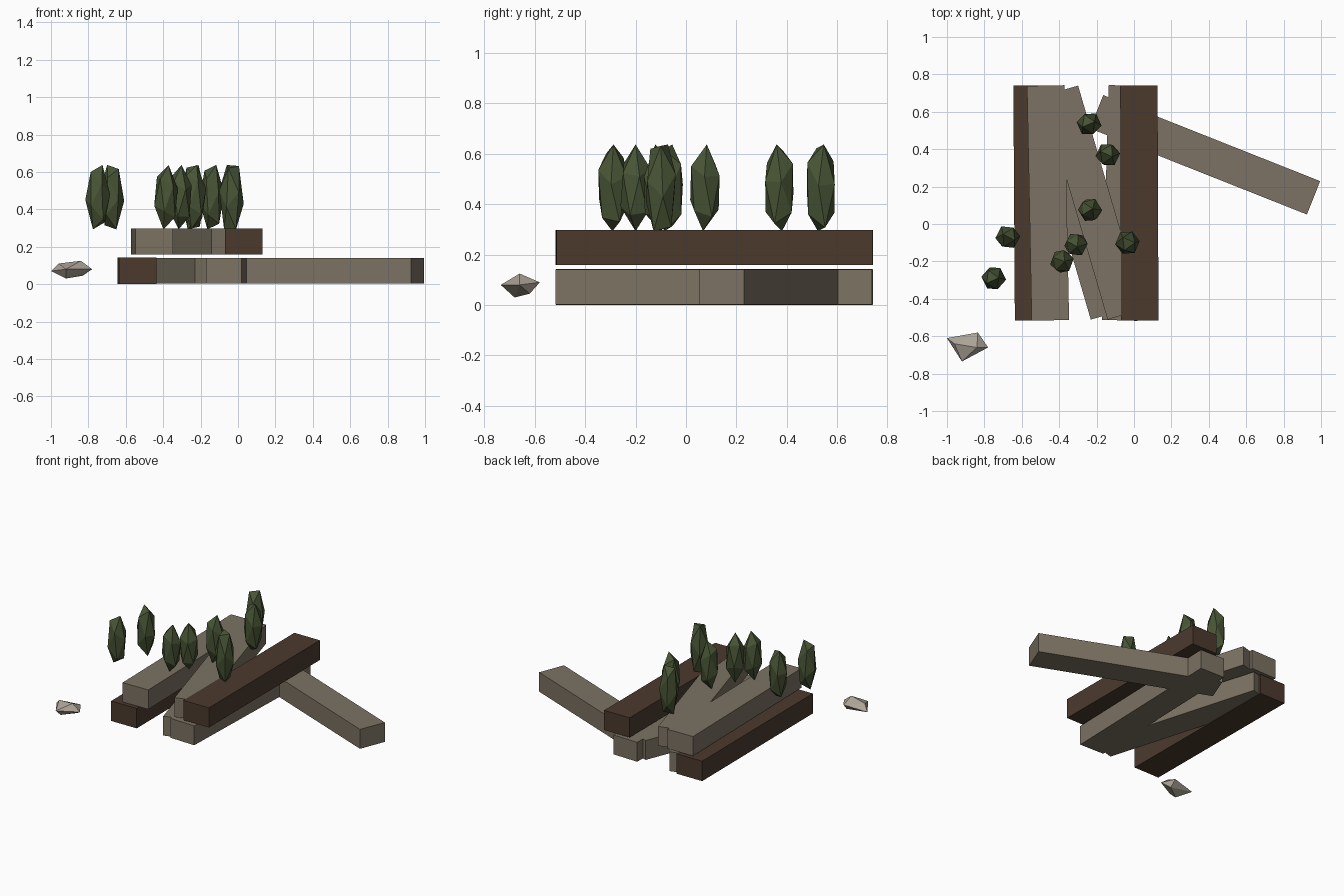
import bpy, bmesh, math, random
from mathutils import Euler, Vector

cube = bpy.data.objects.get("Cube")
if cube:
    bpy.data.objects.remove(cube, do_unlink=True)


def material(name, rgb):
    m = bpy.data.materials.new(name)
    m.use_nodes = True
    m.diffuse_color = (*rgb, 1)
    m.node_tree.nodes["Principled BSDF"].inputs["Base Color"].default_value = (*rgb, 1)
    return m


grey_wood = material("weathered wood", (0.20, 0.17, 0.125))
brown_wood = material("dark brown wood", (0.072, 0.042, 0.027))
green = material("moss green", (0.065, 0.09, 0.036))
stone = material("pale stone", (0.42, 0.37, 0.31))


def finish(name, bm, mat):
    bmesh.ops.recalc_face_normals(bm, faces=bm.faces)
    mesh = bpy.data.meshes.new(name)
    bm.to_mesh(mesh)
    bm.free()
    mesh.materials.append(mat)
    obj = bpy.data.objects.new(name, mesh)
    bpy.context.collection.objects.link(obj)
    return obj


def beam(name, start, end, bottom, mat, width=0.2, height=0.138):
    """Square timber running between two plan points."""
    a, b = Vector(start), Vector(end)
    d = b - a
    bm = bmesh.new()
    bmesh.ops.create_cube(bm, size=1)
    bmesh.ops.scale(bm, vec=(d.length, width, height), verts=bm.verts)
    obj = finish(name, bm, mat)
    obj.location = (*((a + b) / 2), bottom + height / 2)
    obj.rotation_euler.z = math.atan2(d.y, d.x)


# Lower layer of timbers
LOW, HIGH = 0.003, 0.159
beam("lower_left_beam", (-0.537, -0.515), (-0.545, 0.74), LOW - 0.003, brown_wood, height=0.142)
beam("lower_diagonal_beam", (-0.135, -0.483), (-0.485, 0.712), LOW, grey_wood)
beam("lower_right_beam", (-0.077, -0.515), (-0.04, 0.74), LOW, grey_wood, 0.19)
beam("fallen_side_beam", (-0.2, 0.6), (0.96, 0.14), LOW, grey_wood, 0.192)

# Upper layer of timbers
beam("upper_left_beam", (-0.447, -0.515), (-0.472, 0.74), HIGH, grey_wood)
beam("upper_diagonal_beam", (-0.045, -0.483), (-0.395, 0.712), HIGH, grey_wood)
beam("upper_right_beam", (0.031, -0.515), (0.026, 0.74), HIGH - 0.001, brown_wood, height=0.14)

# Tall faceted green shards
random.seed(4)
spots = [(-0.24, 0.535), (-0.14, 0.37), (-0.235, 0.075), (-0.035, -0.1),
         (-0.31, -0.11), (-0.385, -0.2), (-0.675, -0.07), (-0.75, -0.29)]
for i, (x, y) in enumerate(spots):
    bm = bmesh.new()
    bmesh.ops.create_icosphere(bm, subdivisions=1, radius=1)
    turn = Euler([random.uniform(0, math.tau) for _ in range(3)])
    bmesh.ops.rotate(bm, matrix=turn.to_matrix(), verts=bm.verts)
    top = max(v.co.z for v in bm.verts)
    bmesh.ops.scale(bm, vec=(0.067, 0.067, 0.172 / top), verts=bm.verts)
    shard = finish(f"green_shard_{i + 1}", bm, green)
    shard.location = (x, y, 0.465)

# Small loose stone
bm = bmesh.new()
for p in [(-1, -0.61, 0.07), (-0.835, -0.58, 0.09), (-0.78, -0.66, 0.08),
          (-0.92, -0.735, 0.08), (-0.84, -0.66, 0.125), (-0.96, -0.64, 0.11),
          (-0.92, -0.68, 0.03), (-0.83, -0.62, 0.045)]:
    bm.verts.new(p)
bmesh.ops.convex_hull(bm, input=bm.verts)
finish("loose_stone", bm, stone)
